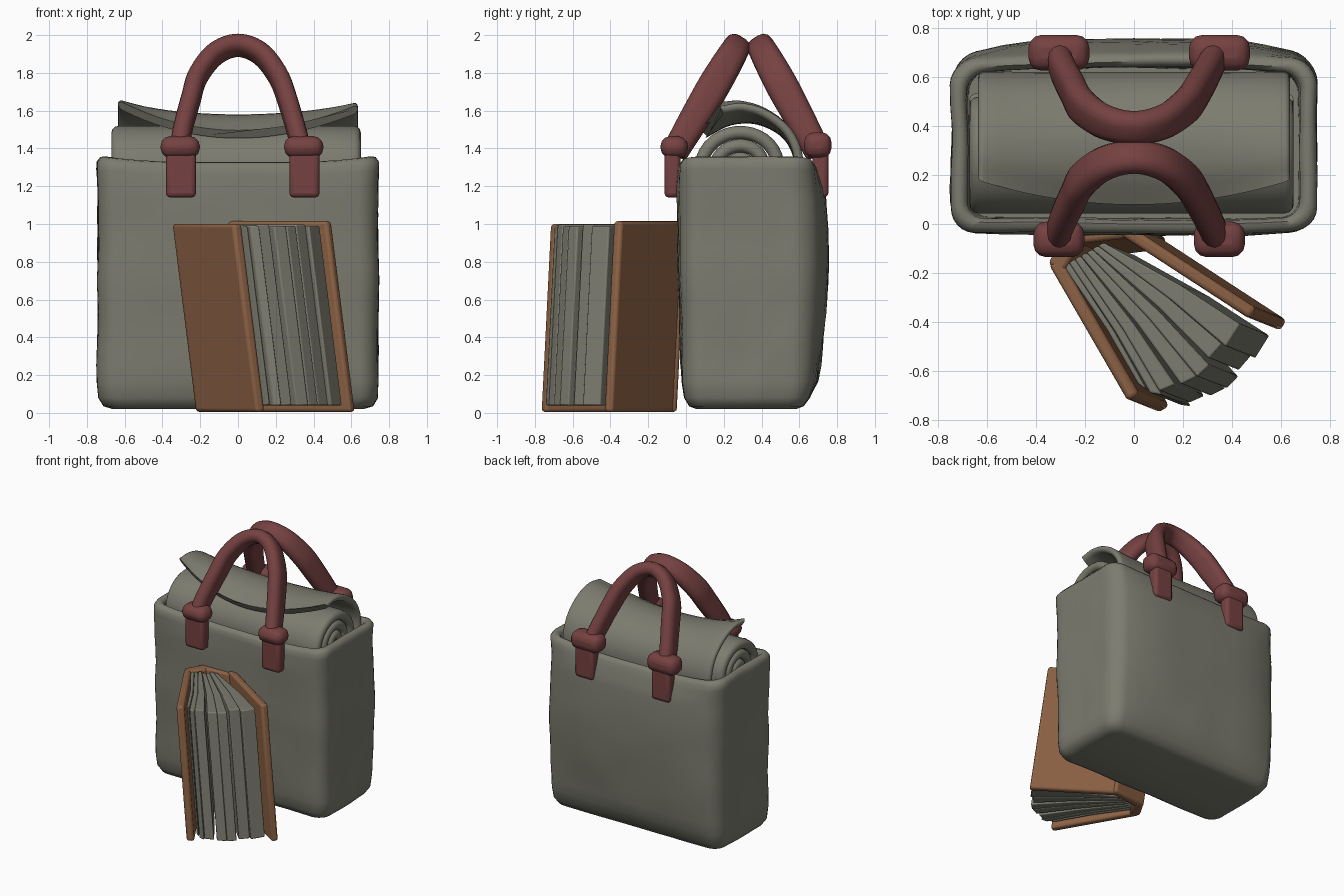
import bpy, bmesh, math, random
from mathutils import Vector, noise

random.seed(4)
cube = bpy.data.objects.get("Cube")
if cube:
    bpy.data.objects.remove(cube)


def material(name, rgb):
    m = bpy.data.materials.new(name)
    m.use_nodes = True
    m.diffuse_color = (*rgb, 1)
    m.node_tree.nodes["Principled BSDF"].inputs["Base Color"].default_value = (*rgb, 1)
    return m


CANVAS = material("olive grey canvas", (0.2, 0.2, 0.16))
STRAP = material("dark red strap", (0.18, 0.053, 0.053))
LEATHER = material("brown leather", (0.26, 0.12, 0.058))


def finish(name, bm, mat, bevel=0, angle=60):
    bmesh.ops.recalc_face_normals(bm, faces=bm.faces)
    mesh = bpy.data.meshes.new(name)
    bm.to_mesh(mesh)
    bm.free()
    ob = bpy.data.objects.new(name, mesh)
    bpy.context.collection.objects.link(ob)
    mesh.materials.append(mat)
    if bevel:
        mod = ob.modifiers.new("soft edges", "BEVEL")
        mod.width, mod.segments = bevel, 3
    bpy.ops.object.select_all(action="DESELECT")
    ob.select_set(True)
    bpy.context.view_layer.objects.active = ob
    bpy.ops.object.shade_smooth_by_angle(angle=math.radians(angle))


def loft(name, rings, mat):
    """Skin closed rings of points and cap both ends."""
    bm = bmesh.new()
    loops = [[bm.verts.new(p) for p in ring] for ring in rings]
    n = len(loops[0])
    for a, b in zip(loops, loops[1:]):
        for i in range(n):
            j = (i + 1) % n
            bm.faces.new((a[i], a[j], b[j], b[i]))
    bm.faces.new(loops[0])
    bm.faces.new(loops[-1])
    finish(name, bm, mat)


def stadium(w, t, n):
    """Flat band section with round edges: half width w, half thickness t."""
    s = w - t
    right = [(s + t * math.cos(a), t * math.sin(a))
             for a in (math.pi * (k / 6 - 0.5) for k in range(7))]
    half = right + [(s - 2 * s * k / n, t) for k in range(1, n)]
    return half + [(-x, -y) for x, y in half]


def sweep(name, path, wide, w, t, mat, n=2, warp=None, swell=0):
    wide = Vector(wide).normalized()
    path = [Vector(p) for p in path]
    rings = []
    for i, p in enumerate(path):
        f = i / (len(path) - 1)
        tangent = path[min(i + 1, len(path) - 1)] - path[max(i - 1, 0)]
        side = wide.cross(tangent).normalized()
        width = w + swell * math.sin(math.tau * f) ** 2
        ring = [p + wide * u + side * v for u, v in stadium(width, t, n)]
        rings.append([warp(q, f) for q in ring] if warp else ring)
    loft(name, rings, mat)


def smooth(points, steps=6):
    """Catmull-Rom curve through the points."""
    p = [Vector(q) for q in points]
    p = [2 * p[0] - p[1]] + p + [2 * p[-1] - p[-2]]
    out = []
    for a, b, c, d in zip(p, p[1:], p[2:], p[3:]):
        for k in range(steps):
            s = k / steps
            out.append(0.5 * (2 * b + (c - a) * s + (2 * a - 5 * b + 4 * c - d) * s * s
                              + (3 * b - a - 3 * c + d) * s ** 3))
    return out + [p[-2]]


def box(name, lo, hi, mat, bevel):
    bm = bmesh.new()
    bmesh.ops.create_cube(bm, size=1)
    lo, hi = Vector(lo), Vector(hi)
    for v in bm.verts:
        v.co = (lo + hi) / 2 + Vector(a * b for a, b in zip(v.co, hi - lo))
    finish(name, bm, mat, bevel)


# Bag body: rounded rectangles up the outside, over the rim and down inside
def bag_ring(z, hx, y0, y1, r, bulge):
    corners = []
    for cx, cy, start in ((1, 1, 0), (-1, 1, 90), (-1, -1, 180), (1, -1, 270)):
        for a in (math.radians(start + 15 * k) for k in range(7)):
            corners.append(Vector((cx * (hx - r) + r * math.cos(a),
                                   (y1 - r if cy > 0 else y0 + r) + r * math.sin(a), z)))
    pts = []
    for i, p in enumerate(corners):
        pts.append(p)
        if i % 7 == 6:
            end = corners[(i + 1) % len(corners)]
            pts += [p.lerp(end, k / 12) for k in range(1, 12)]
    mid = (y0 + y1) / 2
    for p in pts:
        f = 1 - min(1, abs(p.x / hx)) ** 4
        p.y += bulge * f if p.y > mid else -0.25 * bulge * f
        if z > 1.2:
            p.z -= 0.03 * f
        soft = noise.noise(p * 3.5) * 0.012 + noise.noise(p * 9) * 0.004
        p += Vector((p.x, p.y - mid, 0)).normalized() * soft
    return pts


levels = [(0.02, 0.66, 0.06, 0.58, 0.08, 0), (0.035, 0.71, 0.02, 0.62, 0.09, 0),
          (0.08, 0.738, -0.005, 0.645, 0.1, 0.01)]
for k in range(1, 14):
    z = 0.08 + 1.14 * k / 13
    levels.append((z, 0.742, -0.01 - 0.015 * z, 0.65 + 0.02 * math.sin(z * 2.3), 0.1,
                   0.02 + 0.065 * math.sin(z * 1.75)))
levels += [(1.29, 0.745, -0.03, 0.665, 0.1, 0.04), (1.33, 0.744, -0.03, 0.665, 0.1, 0.028),
           (1.355, 0.725, -0.012, 0.65, 0.09, 0.025), (1.358, 0.7, 0.01, 0.63, 0.08, 0.025),
           (1.335, 0.678, 0.025, 0.612, 0.07, 0.025), (1.2, 0.675, 0.03, 0.61, 0.07, 0.025),
           (1.1, 0.67, 0.03, 0.61, 0.07, 0.025)]
loft("bag_body", [bag_ring(*lv) for lv in levels], CANVAS)

# Rolled blanket: a thick band wound in a spiral, plus its loose flap
spiral = []
for k in range(97):
    a = k / 96 * math.tau * 3
    r = 0.02 + 0.21 * k / 96
    spiral.append((-0.01, 0.3 + r * 1.1 * math.cos(a - 0.6), 1.3 + r * math.sin(a - 0.6)))
sweep("blanket_roll", spiral, (1, 0, 0), 0.66, 0.035, CANVAS, 12)


def lift_ends(p, t):
    e = (p.x / 0.64) ** 2
    return p + Vector((0, 0.1 * e * t ** 2, (0.15 - 0.02 * p.x) * e * t ** 2.5))


flap = smooth([(0, 0.59, 1.2), (0, 0.59, 1.36), (0, 0.52, 1.48), (0, 0.38, 1.55),
               (0, 0.23, 1.545), (0, 0.09, 1.475)], 4)
sweep("blanket_flap", flap, (1, 0, 0), 0.635, 0.024, CANVAS, 20, lift_ends)

# Handles, with a wrapped knot and a tab at each foot
for name, s, foot, top in (("front", 1, -0.06, 0.27), ("back", -1, 0.7, 0.395)):
    path = []
    for x, h in ((-0.31, 0), (-0.295, 0.2), (-0.25, 0.5), (-0.212, 0.72), (-0.12, 0.93), (0, 1.01),
                 (0.12, 0.93), (0.212, 0.72), (0.26, 0.5), (0.31, 0.2), (0.34, 0)):
        path.append((x, foot + (top - foot) * h, 1.38 + 0.56 * h))
    sweep(name + "_handle", smooth(path), (0, 0.84, -0.54 * s), 0.072, 0.05, STRAP, 2, swell=0.014)
    for side, x in (("right", -0.302), ("left", 0.352)):
        out = foot - s * 0.012
        box(f"{name}_{side}_tab", (x - 0.08, out - 0.042, 1.14),
            (x + 0.08, out + 0.042, 1.42), STRAP, 0.025)
        grow = 0.0 if s > 0 else 0.02
        box(f"{name}_{side}_knot", (x - 0.108 - grow, foot - 0.075, 1.35),
            (x + 0.1 + grow, foot + 0.07, 1.465 + grow), STRAP, 0.052)


# Standing open book: leaning plates and a fan of page bundles
def prism(name, pts, z0, z1, mat, bevel):
    bm = bmesh.new()
    low, high = [[bm.verts.new((x - 0.125 * z, y + 0.05 * z, z)) for x, y in pts] for z in (z0, z1)]
    n = len(pts)
    for i in range(n):
        j = (i + 1) % n
        bm.faces.new((low[i], low[j], high[j], high[i]))
    bm.faces.new(low)
    bm.faces.new(high)
    finish(name, bm, mat, bevel, 40)


def plate(name, a, b, thick, z1):
    a, b = Vector(a), Vector(b)
    d = (b - a).normalized()
    o = Vector((-d.y, d.x)) * thick / 2
    prism(name, [a + o, b + o, b - o, a - o], 0.005, z1, LEATHER, 0.018)


plate("book_right_cover", (-0.2, -0.2), (0.122, -0.757), 0.055, 1.0)
plate("book_left_cover", (0.08, -0.07), (0.61, -0.415), 0.052, 1.015)
plate("book_spine", (-0.195, -0.23), (-0.12, -0.1), 0.075, 1.0)
plate("book_spine_hinge", (-0.16, -0.11), (0.13, -0.075), 0.055, 1.0)

inner = (Vector((-0.165, -0.22)), Vector((0.0, -0.125)))
outer = smooth([(0.14, -0.7), (0.225, -0.75), (0.355, -0.695), (0.46, -0.6), (0.575, -0.468)], 8)
count = 7
for i in range(count):
    f0, f1 = i / count, (i + 0.9) / count
    a, b = inner[0].lerp(inner[1], f0), inner[0].lerp(inner[1], (i + 1) / count)
    c = outer[round(f1 * 32)].lerp(b, random.uniform(0, 0.04))
    d = outer[round(f0 * 32)].lerp(a, random.uniform(0, 0.04))
    bend = Vector((0.008, 0.008))
    prism(f"page_bundle_{i + 1}", [a, a.lerp(d, 0.55) + bend, d, c, b.lerp(c, 0.55) + bend, b],
          0.04, random.uniform(0.985, 1.0), CANVAS, 0.008)
